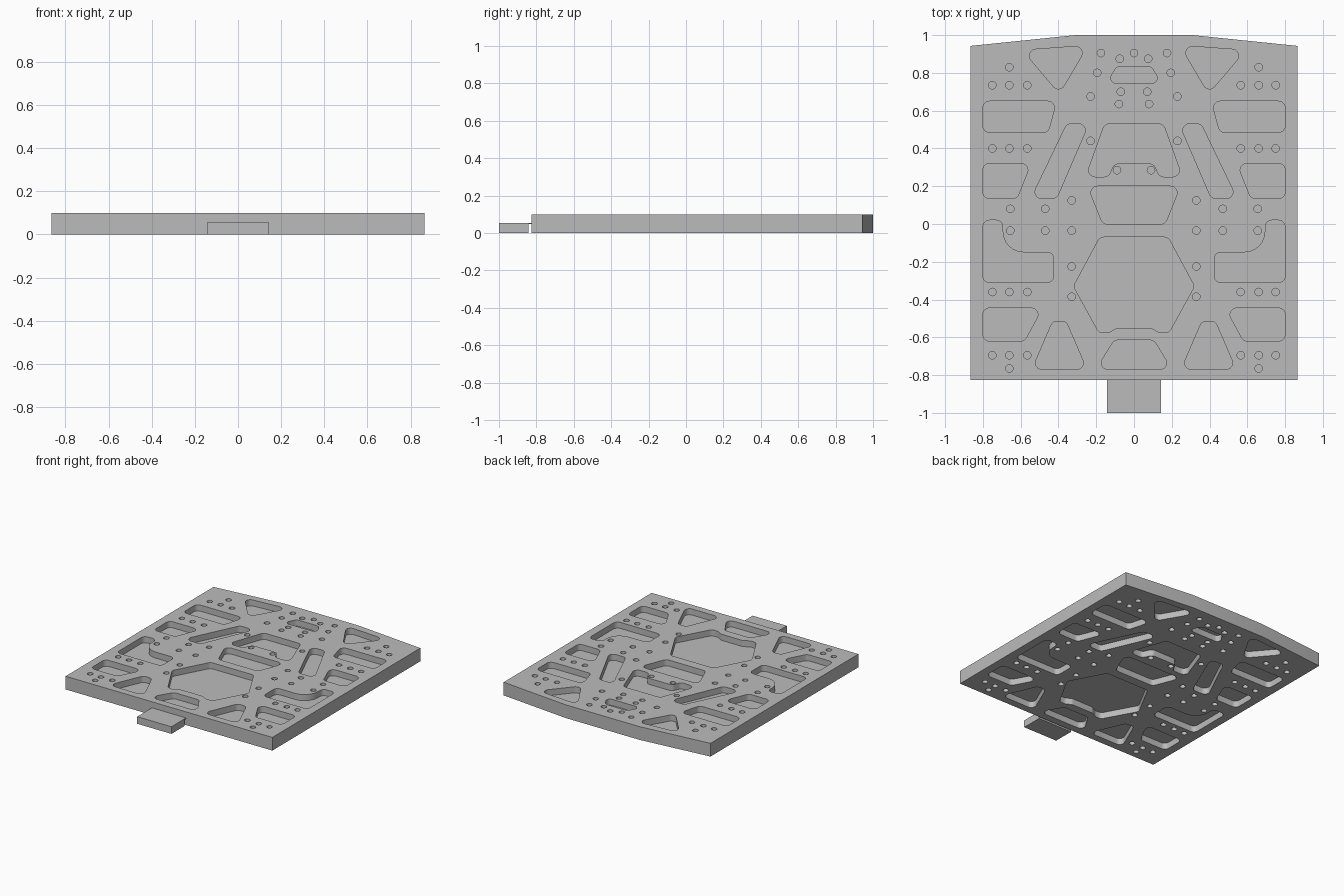
import bpy, bmesh, math
from mathutils import Vector

if "Cube" in bpy.data.objects:
    bpy.data.objects.remove(bpy.data.objects["Cube"])

HALF_W, TOP = 0.865, 0.10
WEB_LOW, WEB_HIGH = 0.047, 0.054     # thin web closing every pocket

grey = bpy.data.materials.new("plain grey")
grey.diffuse_color = (0.5, 0.5, 0.5, 1)
grey.use_nodes = True
grey.node_tree.nodes["Principled BSDF"].inputs["Base Color"].default_value = grey.diffuse_color


def rounded(points, radius=0.035, steps=6):
    """Replace each corner by a small curve; a third value overrides the radius."""
    out, n = [], len(points)
    for i, p in enumerate(points):
        r = p[2] if len(p) > 2 else radius
        c = Vector(p[:2])
        a, b = Vector(points[i - 1][:2]) - c, Vector(points[(i + 1) % n][:2]) - c
        half = a.angle(b) / 2
        t = min(r / math.tan(half), 0.47 * a.length if r == radius else 9, 0.47 * b.length if r == radius else 9)
        p0, p2 = c + a.normalized() * t, c + b.normalized() * t
        # circular arc between the two tangent points
        centre = c + (a.normalized() + b.normalized()).normalized() * (t / math.cos(half))
        v0, v2 = p0 - centre, p2 - centre
        total = v0.angle_signed(v2)
        for s in range(steps + 1):
            ang = -total * s / steps
            out.append(centre + Vector((v0.x * math.cos(ang) - v0.y * math.sin(ang),
                                        v0.x * math.sin(ang) + v0.y * math.cos(ang))))
    return out


def circle(x, y, r=0.02, n=20):
    return [Vector((x + r * math.cos(2 * math.pi * k / n), y + r * math.sin(2 * math.pi * k / n)))
            for k in range(n)]


def prism(bm, outline, z0, z1):
    face = bm.faces.new([bm.verts.new((p[0], p[1], z0)) for p in outline])
    ext = bmesh.ops.extrude_face_region(bm, geom=[face])
    verts = [g for g in ext["geom"] if isinstance(g, bmesh.types.BMVert)]
    bmesh.ops.translate(bm, verts=verts, vec=(0, 0, z1 - z0))


def make_object(name, prisms):
    bm = bmesh.new()
    for outline, z0, z1 in prisms:
        prism(bm, outline, z0, z1)
    bmesh.ops.recalc_face_normals(bm, faces=bm.faces)
    mesh = bpy.data.meshes.new(name)
    bm.to_mesh(mesh)
    bm.free()
    mesh.materials.append(grey)
    ob = bpy.data.objects.new(name, mesh)
    bpy.context.collection.objects.link(ob)
    return ob


def mirror(points):
    return [(-p[0], *p[1:]) for p in reversed(points)]


# Pockets on the right half, repeated on the left
side_pockets = [
    [(.80, .65), (.41, .65), (.455, .485), (.80, .485)],
    [(.59, .92), (.245, .945), (.395, .69)],
    [(.355, .53), (.24, .53), (.41, .135), (.545, .135)],
    [(.80, .32), (.545, .32), (.62, .135), (.80, .135)],
    [(.80, .02), (.695, .02), (.695, -.15, .11), (.425, -.15), (.425, -.31), (.80, -.31)],
    [(.80, -.445), (.485, -.445), (.58, -.62), (.80, -.62)],
    [(.43, -.515), (.36, -.515), (.25, -.77), (.54, -.77)],
]
# Right halves of the pockets on the centre line
centre_pockets = [
    [(.09, .835), (.145, .745)],
    [(.155, .53), (.255, .25), (.135, .25), (.105, .32)],
    [(.245, .20), (.165, 0)],
    [(.18, -.07), (.32, -.33), (.185, -.575), (.135, -.575), (.09, -.55)],
    [(.105, -.615), (.2, -.77)],
]
# Small round holes on the right half
holes = [(.66, .83), (.66, -.765), (.655, .08), (.655, -.035), (.47, .08), (.47, -.035),
         (.175, .905), (.075, .875), (.195, .80), (.23, .675), (.07, .70), (.08, .635),
         (.23, .44), (.09, .285)]
holes += [(x, y) for y in (.735, .40, -.36, -.695) for x in (.75, .66, .565)]
holes += [(.33, y) for y in (.125, -.035, -.225, -.385)]

outlines = []
for pts in side_pockets:
    outlines += [rounded(pts), rounded(mirror(pts))]
for pts in centre_pockets:
    outlines.append(rounded(pts + mirror(pts)))
for x, y in holes:
    outlines += [circle(x, y), circle(-x, y)]
outlines.append(circle(0, .905))

# Main plate with a slightly peaked back edge
half = [(.31, 1.0), (HALF_W, .943), (HALF_W, -.825)]
plate = make_object("plate", [(half + mirror(half), 0, TOP)])

# Recess the pockets and holes from above and below
cutter = make_object("pocket_cutter",
                     [(o, WEB_HIGH, TOP + .05) for o in outlines] +
                     [(o, -.05, WEB_LOW) for o in outlines])
cutter.hide_render = True
mod = plate.modifiers.new("pockets", "BOOLEAN")
mod.operation, mod.solver, mod.object = "DIFFERENCE", "EXACT", cutter
bpy.context.view_layer.objects.active = plate
plate.select_set(True)
bpy.ops.object.modifier_apply(modifier=mod.name)
bpy.data.objects.remove(cutter)
bpy.ops.object.shade_smooth_by_angle(angle=math.radians(30))

# Front tab with the thin bridge that carries it
box = lambda y0, y1: [(-.143, y0), (.143, y0), (.143, y1), (-.143, y1)]
make_object("front_tab", [(box(-1, -.842), 0, WEB_HIGH)])
make_object("tab_bridge", [(box(-.842, -.825), WEB_LOW, WEB_HIGH)])
